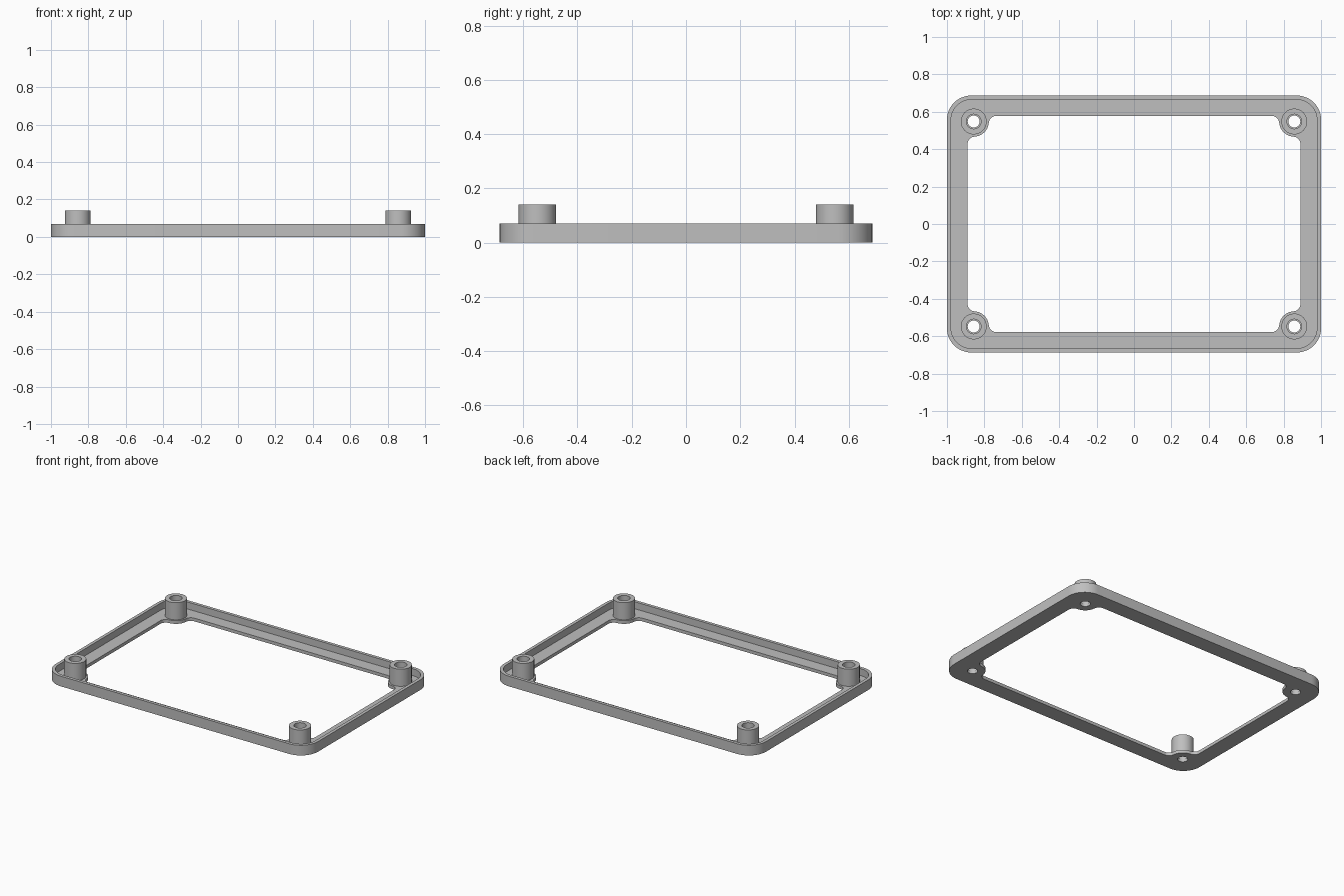
import bpy, bmesh
from math import sin, cos, pi, atan2, sqrt

if "Cube" in bpy.data.objects:
    bpy.data.objects.remove(bpy.data.objects["Cube"])

HX, HY = 1.0, 0.687          # outer half sizes
WALL, RIM_Z, FLOOR_Z = 0.022, 0.07, 0.022
BX, BY = 0.857, 0.548        # screw post centre
POST_R, BORE_R, HOLE_R, POST_Z = 0.069, 0.039, 0.032, 0.14
OX, OY = 0.89, 0.578         # opening half sizes
PAD_R, FIL = 0.081, 0.04     # corner pad and its fillet
QUADS = [(1, 1), (-1, 1), (-1, -1), (1, -1)]

grey = bpy.data.materials.new("grey plastic")
grey.diffuse_color = (0.52, 0.52, 0.52, 1)
grey.use_nodes = True
grey.node_tree.nodes["Principled BSDF"].inputs["Base Color"].default_value = grey.diffuse_color


def arc(cx, cy, r, a0, a1, n):
    return [(cx + r * cos(a0 + (a1 - a0) * i / n),
             cy + r * sin(a0 + (a1 - a0) * i / n)) for i in range(n + 1)]


def circle(cx, cy, r, n=40):
    return arc(cx, cy, r, 0, 2 * pi, n)[:-1]


def four_corners(corner):
    """Mirror a first-quadrant corner path into a full loop."""
    loop = []
    for sx, sy in QUADS:
        pts = corner if sx * sy > 0 else corner[::-1]
        loop += [(sx * x, sy * y) for x, y in pts]
    return loop


def rounded(hx, hy, r):
    return four_corners(arc(hx - r, hy - r, r, 0, pi / 2, 12))


def opening():
    d = PAD_R + FIL
    f1 = (OX - FIL, BY - sqrt(d * d - (BX - OX + FIL) ** 2))
    f2 = (BX - sqrt(d * d - (BY - OY + FIL) ** 2), OY - FIL)
    a1 = atan2(BY - f1[1], BX - f1[0])
    a2 = atan2(BY - f2[1], BX - f2[0])
    return four_corners(arc(*f1, FIL, 0, a1, 8)
                        + arc(BX, BY, PAD_R, a1 + pi, a2 + pi, 12)[1:-1]
                        + arc(*f2, FIL, a2, pi / 2, 8))


def ring(bm, pts, z):
    return [bm.verts.new((x, y, z)) for x, y in pts]


def bridge(bm, a, b):
    n = len(a)
    for i in range(n):
        bm.faces.new((a[i], a[(i + 1) % n], b[(i + 1) % n], b[i]))


def fill(bm, loops):
    """Flat face between an outer loop and its holes."""
    edges = []
    for lp in loops:
        for i in range(len(lp)):
            pair = (lp[i], lp[(i + 1) % len(lp)])
            edges.append(bm.edges.get(pair) or bm.edges.new(pair))
    bmesh.ops.triangle_fill(bm, use_beauty=True, edges=edges, normal=(0, 0, 1))


def finish(bm, name):
    bmesh.ops.recalc_face_normals(bm, faces=bm.faces[:])
    mesh = bpy.data.meshes.new(name)
    bm.to_mesh(mesh)
    bm.free()
    mesh.materials.append(grey)
    ob = bpy.data.objects.new(name, mesh)
    bpy.context.collection.objects.link(ob)
    bpy.ops.object.select_all(action='DESELECT')
    ob.select_set(True)
    bpy.context.view_layer.objects.active = ob
    bpy.ops.object.shade_smooth_by_angle(angle=0.6)


# Bezel frame: outer wall, rim, recessed floor, opening and screw holes
bm = bmesh.new()
outer, inner = rounded(HX, HY, 0.13), rounded(HX - WALL, HY - WALL, 0.108)
bottom, top = ring(bm, outer, 0), ring(bm, outer, RIM_Z)
lip, floor = ring(bm, inner, RIM_Z), ring(bm, inner, FLOOR_Z)
for a, b in ((bottom, top), (top, lip), (lip, floor)):
    bridge(bm, a, b)
low, high = [bottom], [floor]
cuts = [opening()] + [circle(sx * BX, sy * BY, HOLE_R) for sx, sy in QUADS]
for pts in cuts:
    low.append(ring(bm, pts, 0))
    high.append(ring(bm, pts, FLOOR_Z))
    bridge(bm, low[-1], high[-1])
fill(bm, low)
fill(bm, high)
finish(bm, "bezel_frame")

# Hollow screw posts standing on the floor
for k, (sx, sy) in enumerate(QUADS):
    bm = bmesh.new()
    loops = [ring(bm, circle(sx * BX, sy * BY, r), z) for r, z in (
        (POST_R, FLOOR_Z - 0.002), (POST_R, POST_Z),
        (BORE_R, POST_Z), (BORE_R, FLOOR_Z - 0.002))]
    for i in range(4):
        bridge(bm, loops[i], loops[(i + 1) % 4])
    finish(bm, f"screw_post_{k + 1}")
